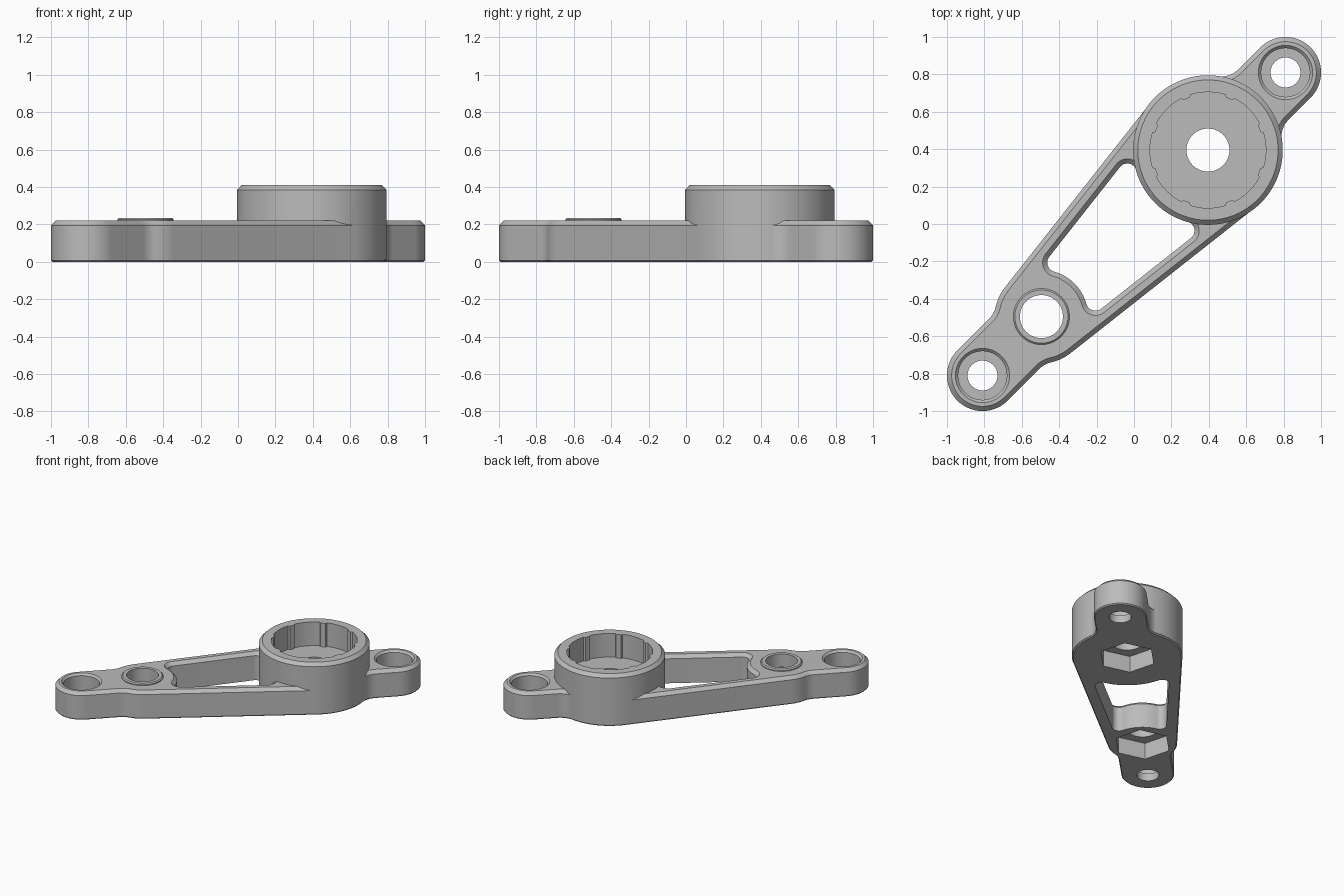
import bpy, bmesh, math
from math import pi, sin, cos, sqrt, atan2, radians
from mathutils import Vector, Matrix

if "Cube" in bpy.data.objects:
    bpy.data.objects.remove(bpy.data.objects["Cube"])

# Layout along the arm axis u (the axis runs diagonally, 45 degrees, in plan)
END, CB, CS = 1.1455, 0.559, -0.70          # end eyes, big cup, small boss
R_END, R_BIG, R_SMALL = 0.19, 0.398, 0.25
WALL, FIL, CORNER = 0.085, 0.13, 0.05
TILT = math.asin((R_BIG - R_SMALL) / (CB - CS))   # slope of the arm sides
SIDE = pi / 2 + TILT
TURN = Matrix.Rotation(radians(45), 3, 'Z')

grey = bpy.data.materials.new("light grey")
grey.diffuse_color = (0.5, 0.5, 0.5, 1)
grey.use_nodes = True
grey.node_tree.nodes["Principled BSDF"].inputs["Base Color"].default_value = grey.diffuse_color


def arc(c, r, a0, a1):
    n = max(3, int(abs(a1 - a0) / radians(4)))
    return [Vector((c[0] + r * cos(a0 + (a1 - a0) * i / n),
                    c[1] + r * sin(a0 + (a1 - a0) * i / n))) for i in range(n + 1)]


def circle(u, r, n=72):
    return [Vector((u + r * cos(2 * pi * i / n), r * sin(2 * pi * i / n))) for i in range(n)]


def mirrored(half):
    pts = half + [Vector((p.x, -p.y)) for p in reversed(half[1:-1])]
    return [p for i, p in enumerate(pts) if (p - pts[i - 1]).length > 1e-4]


def offset(loop, d):
    out = []
    for i, p in enumerate(loop):
        a = (p - loop[i - 1]).normalized()
        b = (loop[(i + 1) % len(loop)] - p).normalized()
        n = (Vector((a.y, -a.x)) + Vector((b.y, -b.x))).normalized()
        out.append(p + n * d / max(0.5, n.dot(Vector((a.y, -a.x)))))
    return out


def prism(name, loop, levels):
    """Solid from an anticlockwise loop; levels are (height, outward offset)."""
    bm = bmesh.new()
    rings = [[bm.verts.new(TURN @ Vector((p.x, p.y, z))) for p in offset(loop, d)]
             for z, d in levels]
    n = len(loop)
    for lo, hi in zip(rings, rings[1:]):
        for i in range(n):
            j = (i + 1) % n
            bm.faces.new((lo[i], lo[j], hi[j], hi[i]))
    bm.faces.new(rings[0][::-1])
    bm.faces.new(rings[-1])
    me = bpy.data.meshes.new(name)
    bm.to_mesh(me)
    bm.free()
    me.materials.append(grey)
    ob = bpy.data.objects.new(name, me)
    bpy.context.collection.objects.link(ob)
    return ob


def combine(body, tool, op):
    m = body.modifiers.new(op, 'BOOLEAN')
    m.operation, m.object, m.solver = op, tool, 'EXACT'
    bpy.context.view_layer.objects.active = body
    bpy.ops.object.modifier_apply(modifier=m.name)
    bpy.data.objects.remove(tool)


# Plate outline: end eye, fillet, cup, straight side, boss, fillet, end eye
h = R_END + FIL
sb = sqrt((R_BIG + FIL) ** 2 - h * h)
ss = sqrt((R_SMALL + FIL) ** 2 - h * h)
half = (arc((END, 0), R_END, 0, pi / 2)
        + arc((CB + sb, h), FIL, -pi / 2, atan2(-h, -sb))
        + arc((CB, 0), R_BIG, atan2(h, sb), SIDE)
        + arc((CS, 0), R_SMALL, SIDE, pi - atan2(h, ss))
        + arc((CS - ss, h), FIL, atan2(-h, ss), -pi / 2)
        + arc((-END, 0), R_END, pi / 2, pi))
body = prism("lever_arm", mirrored(half),
             [(0, -0.008), (0.008, 0), (0.195, 0), (0.22, -0.025)])

# Window between the two arms, with rounded corners and a chamfered rim
along, across = Vector((cos(TILT), sin(TILT))), Vector((-sin(TILT), cos(TILT)))
db, ds = R_BIG - WALL - CORNER, R_SMALL - WALL - CORNER
big = -sqrt((R_BIG + CORNER) ** 2 - db * db) * along + db * across
small = sqrt((R_SMALL + CORNER) ** 2 - ds * ds) * along + ds * across
ab, asm = atan2(big.y, big.x), atan2(small.y, small.x)
half = (arc((CB, 0), R_BIG, pi, ab)
        + arc((CB + big.x, big.y), CORNER, ab - pi, SIDE)
        + arc((CS + small.x, small.y), CORNER, SIDE, asm + pi)
        + arc((CS, 0), R_SMALL, asm, 0))
combine(body, prism("window", mirrored(half), [(-0.1, 0), (0.195, 0), (0.225, 0.03)]), 'DIFFERENCE')

# Big cup and the low raised ring on the small boss
combine(body, prism("cup", circle(CB, 0.40, 96),
                    [(0.01, 0), (0.385, 0), (0.41, -0.025)]), 'UNION')
combine(body, prism("ring", circle(CS, 0.15),
                    [(0.15, 0), (0.227, 0), (0.235, -0.008)]), 'UNION')

# Ribbed bore in the cup: eight small ribs pointing inwards
bore = []
for k in range(8):
    for a, r in ((-5, 0.31), (-3.5, 0.297), (0, 0.297), (3.5, 0.297), (5, 0.31),
                 (11, 0.31), (17, 0.31), (22.5, 0.31), (28, 0.31), (34, 0.31)):
        t = radians(22.5 + 45 * k + a)
        bore.append(Vector((CB + r * cos(t), r * sin(t))))
combine(body, prism("bore", bore, [(0.222, 0), (0.6, 0)]), 'DIFFERENCE')

# Through holes with hexagonal nut pockets underneath
for u in (CB, CS):
    combine(body, prism("nut_pocket", circle(u, 0.21, 6), [(-0.1, 0), (0.13, 0)]), 'DIFFERENCE')
    combine(body, prism("hole", circle(u, 0.115), [(0.05, 0), (0.5, 0)]), 'DIFFERENCE')

# Counterbored screw holes at both ends
for u in (-END, END):
    combine(body, prism("screw_hole", circle(u, 0.08),
                        [(-0.1, 0), (0.06, 0), (0.06, 0.05), (0.205, 0.05), (0.225, 0.07)]),
            'DIFFERENCE')

bpy.ops.object.select_all(action='DESELECT')
body.select_set(True)
bpy.context.view_layer.objects.active = body
bpy.ops.object.shade_smooth_by_angle(angle=radians(25))
